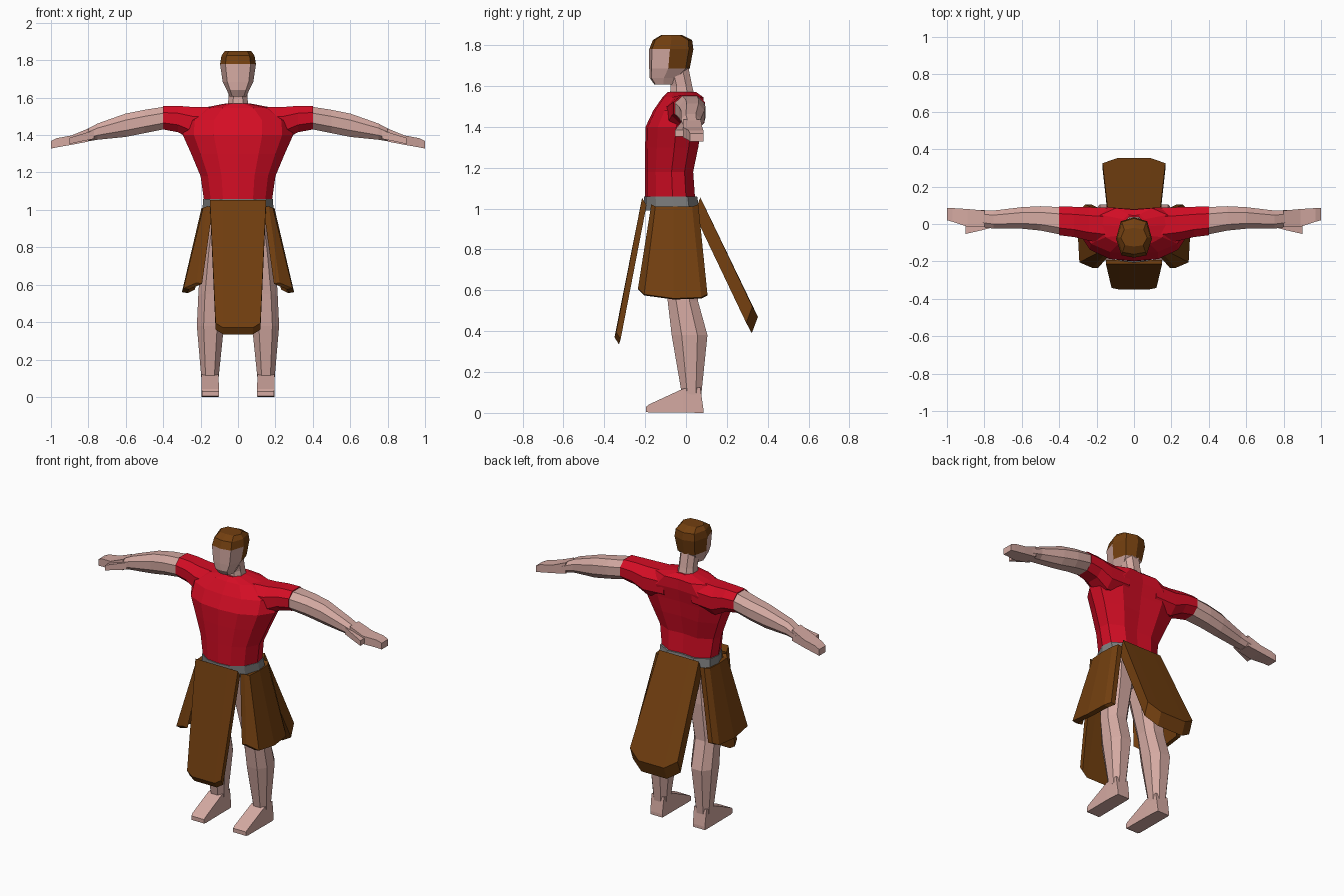
import bpy, bmesh
from mathutils import Vector


def material(name, rgb):
    m = bpy.data.materials.new(name)
    m.diffuse_color = (*rgb, 1)
    return m


SKIN = material("skin", (0.66, 0.40, 0.36))
RED = material("red_cloth", (0.66, 0.004, 0.018))
BROWN = material("brown_leather", (0.17, 0.05, 0.005))
GREY = material("grey_belt", (0.21, 0.21, 0.21))

# Cross-sections in a unit square
BOX = [(0, 0), (1, 0), (1, 1), (0, 1)]
OCT = [(.25, 0), (.75, 0), (1, .28), (1, .72), (.75, 1), (.25, 1), (0, .72), (0, .28)]
TRUNK = [(.5, 0), (.72, .04), (.9, .22), (1, .55), (.97, .82), (.75, 1), (.5, .96),
         (.25, 1), (.03, .82), (0, .55), (.1, .22), (.28, .04)]
HEAD = [(.5, 0), (.85, .06), (1, .47), (.87, .9), (.5, 1), (.13, .9), (0, .47), (.15, .06)]


def finish(name, bm, mats, mirror):
    bmesh.ops.recalc_face_normals(bm, faces=bm.faces)
    me = bpy.data.meshes.new(name)
    bm.to_mesh(me)
    bm.free()
    for m in mats:
        me.materials.append(m)
    ob = bpy.data.objects.new(name, me)
    bpy.context.collection.objects.link(ob)
    if mirror:
        ob.modifiers.new("mirror", "MIRROR").use_mirror_merge = False
    return ob


def skin_rings(bm, rings):
    n = len(rings[0])
    for r, s in zip(rings, rings[1:]):
        for i in range(n):
            j = (i + 1) % n
            bm.faces.new((r[i], r[j], s[j], s[i]))
    bm.faces.new(rings[0])
    bm.faces.new(rings[-1])


def loft(name, axis, shape, stations, *mats, mirror=False):
    """Each station: position on axis, then low/high limits on the other two axes."""
    bm = bmesh.new()
    rings = []
    for t, a0, a1, b0, b1 in stations:
        ring = []
        for u, v in shape:
            p = [a0 + u * (a1 - a0), b0 + v * (b1 - b0)]
            p.insert("xyz".index(axis), t)
            ring.append(bm.verts.new(p))
        rings.append(ring)
    skin_rings(bm, rings)
    return finish(name, bm, mats, mirror)


def flap(name, top, bottom, offset, mirror=False):
    """Hanging leather panel: strips between a top and a bottom edge, thickened inward."""
    bm = bmesh.new()
    rings = []
    for t, b in zip(top, bottom):
        pts = [Vector(t), Vector(b)]
        pts += [pts[1] + Vector(offset), pts[0] + Vector(offset)]
        rings.append([bm.verts.new(p) for p in pts])
    skin_rings(bm, rings)
    return finish(name, bm, [BROWN], mirror)


# Shirt body and sleeves
loft("shirt", "z", TRUNK, [
    (1.04, -.18, .18, -.2, .045), (1.18, -.2, .2, -.2, .035),
    (1.30, -.25, .25, -.2, .06), (1.40, -.295, .295, -.198, .075),
    (1.48, -.29, .29, -.16, .09), (1.545, -.19, .19, -.115, .085),
    (1.57, -.06, .06, -.09, .05)], RED)
loft("sleeve", "x", OCT, [
    (.10, -.11, .085, 1.38, 1.548), (.24, -.09, .09, 1.37, 1.55),
    (.32, -.07, .092, 1.415, 1.556), (.40, -.06, .094, 1.43, 1.556)], RED, mirror=True)

# Arms, hands and thumbs
loft("arm", "x", OCT, [
    (.39, -.057, .09, 1.432, 1.552), (.50, -.035, .095, 1.41, 1.535),
    (.60, -.025, .09, 1.39, 1.515), (.75, -.025, .072, 1.375, 1.462),
    (.84, -.01, .075, 1.36, 1.415)], SKIN, mirror=True)
loft("hand", "x", BOX, [
    (.80, -.015, .072, 1.365, 1.435), (.89, -.015, .08, 1.348, 1.398),
    (.97, .012, .085, 1.334, 1.383), (1.0, .02, .086, 1.328, 1.368)], SKIN, mirror=True)
loft("thumb", "x", BOX, [
    (.77, -.022, .02, 1.38, 1.425), (.82, -.035, .02, 1.37, 1.41),
    (.90, -.053, -.012, 1.352, 1.385)], SKIN, mirror=True)

# Neck and head, with hair as the upper and rear faces
loft("neck", "z", OCT, [
    (1.54, -.058, .058, -.08, .045), (1.60, -.05, .05, -.075, .03),
    (1.70, -.05, .05, -.10, .01)], SKIN)
head = loft("head", "z", HEAD, [
    (1.607, -.045, .045, -.155, -.06), (1.64, -.06, .06, -.178, -.03),
    (1.685, -.082, .082, -.18, .018), (1.78, -.096, .096, -.18, .036),
    (1.825, -.088, .088, -.162, .03), (1.85, -.07, .07, -.12, -.02)], SKIN, BROWN)
for f in head.data.polygons:
    c = f.center
    f.material_index = int(c.z > 1.78 or (c.z > 1.67 and c.y > -.085))

# Belt and hips
loft("belt", "z", TRUNK, [
    (.99, -.19, .19, -.205, .065), (1.058, -.187, .187, -.206, .055)], GREY)
loft("hips", "z", TRUNK, [
    (.84, -.12, .12, -.12, .045), (1.0, -.175, .175, -.175, .05)], SKIN)

# Legs and feet
loft("leg", "z", OCT, [
    (.09, .105, .195, -.02, .075), (.38, .075, .22, -.07, .105),
    (.55, .07, .212, -.09, .058), (.78, .03, .198, -.125, .065),
    (.99, .005, .172, -.16, .05)], SKIN, mirror=True)
loft("foot", "y", BOX, [
    (-.195, .102, .192, .005, .03), (-.18, .102, .195, .002, .042),
    (-.015, .104, .196, .002, .118), (.07, .106, .194, 0, .125),
    (.085, .108, .192, 0, .02)], SKIN, mirror=True)

# Leather skirt panels
flap("front_flap",
     [(x, -.215, 1.052) for x in (-.15, -.08, .08, .15)],
     [(-.12, -.342, .395), (-.08, -.35, .37), (.08, -.35, .37), (.12, -.342, .395)],
     (0, .022, -.035))
flap("back_flap",
     [(x, .07, 1.055) for x in (-.14, -.08, .08, .14)],
     [(-.168, .325, .52), (-.09, .352, .47), (.09, .352, .47), (.168, .325, .52)],
     (0, -.03, -.08))
flap("side_flap",
     [(.165, -.17, 1.02), (.187, -.15, 1.01), (.195, -.06, 1.01), (.19, .03, 1.01), (.17, .06, 1.02)],
     [(.222, -.235, .61), (.292, -.205, .58), (.3, -.06, .56), (.288, .075, .565), (.26, .105, .58)],
     (-.03, 0, -.005), mirror=True)
